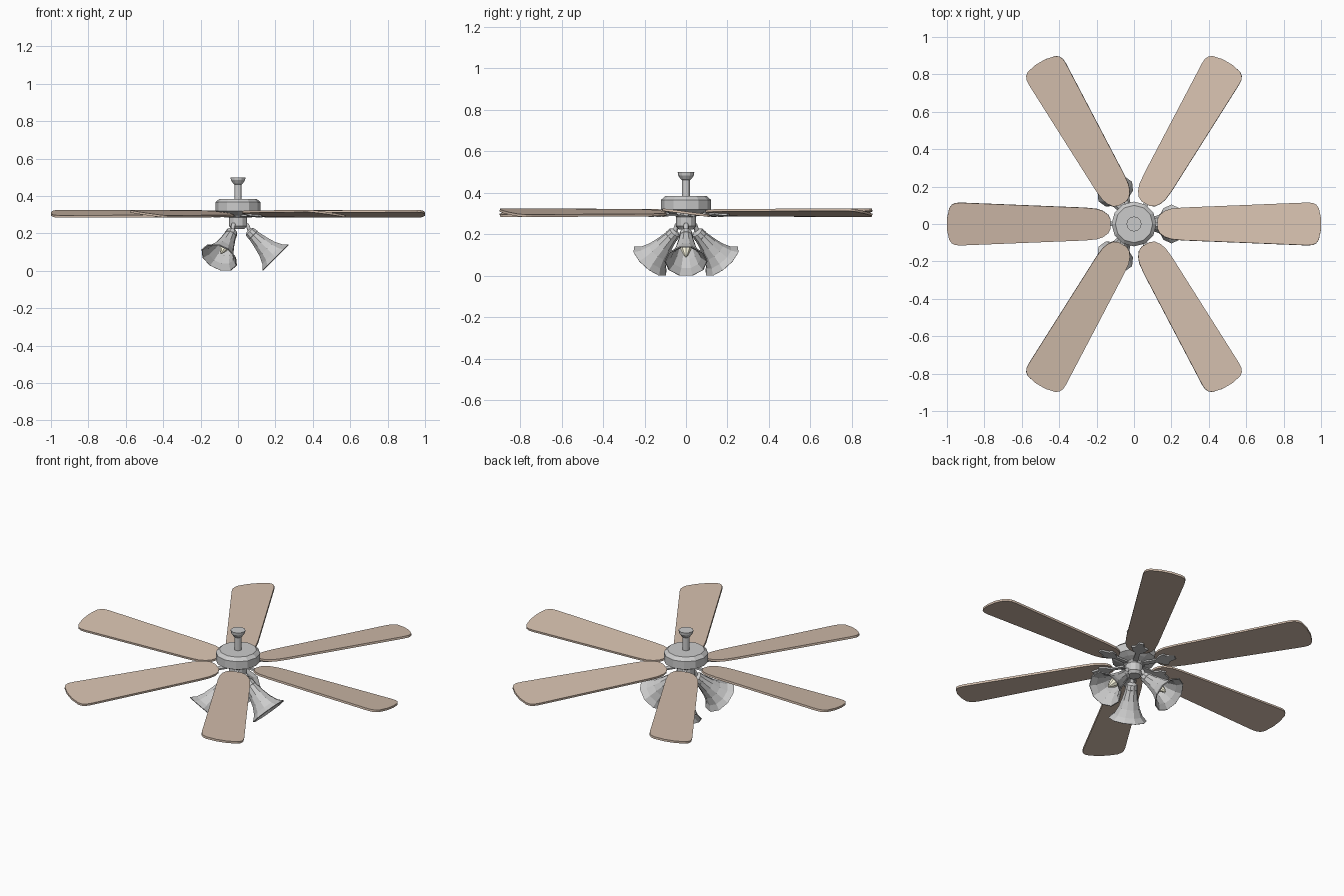
import bpy, bmesh
from math import cos, sin, pi, radians
from mathutils import Matrix, Vector

if "Cube" in bpy.data.objects:
    bpy.data.objects.remove(bpy.data.objects["Cube"])


def mat(name, rgb):
    m = bpy.data.materials.new(name)
    m.diffuse_color = (*rgb, 1)
    m.use_nodes = True
    m.node_tree.nodes["Principled BSDF"].inputs["Base Color"].default_value = m.diffuse_color
    return m


METAL = mat("metal", (0.55, 0.56, 0.57))
WOOD = mat("wood", (0.66, 0.52, 0.42))
GLASS = mat("frosted_glass", (0.88, 0.88, 0.87))
BULB = mat("warm_bulb", (0.93, 0.9, 0.72))


def finish(name, bm, material, matrix):
    bmesh.ops.recalc_face_normals(bm, faces=bm.faces)
    me = bpy.data.meshes.new(name)
    bm.to_mesh(me)
    bm.free()
    me.materials.append(material)
    ob = bpy.data.objects.new(name, me)
    ob.matrix_world = matrix
    bpy.context.collection.objects.link(ob)
    return ob


def lathe(name, profile, n, material, matrix=Matrix(), closed=False):
    """Turn (radius, height) points round z; cap the ends or close the loop."""
    bm = bmesh.new()
    rings = [[bm.verts.new((r * cos(pi / 2 + 2 * pi * i / n),
                            r * sin(pi / 2 + 2 * pi * i / n), z))
              for i in range(n)] for r, z in profile]
    pairs = list(zip(rings, rings[1:]))
    if closed:
        pairs.append((rings[-1], rings[0]))
    else:
        bm.faces.new(rings[0])
        bm.faces.new(rings[-1])
    for a, b in pairs:
        for i in range(n):
            j = (i + 1) % n
            bm.faces.new((a[i], a[j], b[j], b[i]))
    return finish(name, bm, material, matrix)


def plate(name, half, z0, z1, material, matrix):
    """Extrude an outline that is mirrored about the x axis."""
    outline = half + [(x, -y) for x, y in reversed(half)]
    bm = bmesh.new()
    face = bm.faces.new([bm.verts.new((x, y, z0)) for x, y in outline])
    ext = bmesh.ops.extrude_face_region(bm, geom=[face])
    bmesh.ops.translate(bm, vec=(0, 0, z1 - z0),
                        verts=[v for v in ext["geom"] if isinstance(v, bmesh.types.BMVert)])
    return finish(name, bm, material, matrix)


def tube(name, points, radius, matrix):
    cu = bpy.data.curves.new(name, "CURVE")
    cu.dimensions = "3D"
    cu.bevel_depth = radius
    cu.bevel_resolution = 1
    cu.use_fill_caps = True
    sp = cu.splines.new("POLY")
    sp.points.add(len(points) - 1)
    for p, co in zip(sp.points, points):
        p.co = (*co, 1)
    cu.materials.append(METAL)
    ob = bpy.data.objects.new(name, cu)
    ob.matrix_world = matrix
    bpy.context.collection.objects.link(ob)


# Ceiling mount and down rod
lathe("down_rod", [(0.019, 0.38), (0.019, 0.47)], 12, METAL)
lathe("ceiling_canopy", [(0.02, 0.462), (0.026, 0.467), (0.038, 0.485), (0.04, 0.5)], 12, METAL)

# Motor housing and light-kit hub
lathe("motor_housing", [(0.06, 0.295), (0.09, 0.305), (0.12, 0.32), (0.12, 0.367),
                        (0.1, 0.385)], 12, METAL)
lathe("light_hub", [(0.035, 0.225), (0.048, 0.24), (0.048, 0.285), (0.06, 0.297)], 12, METAL)

# Six pitched blades with their brackets
BLADE = [(0.125, 0.025), (0.138, 0.05), (0.165, 0.07), (0.2, 0.082), (0.26, 0.088),
         (0.925, 0.115), (0.955, 0.113), (0.975, 0.103), (0.988, 0.085), (1.0, 0.03)]
BRACKET = [(0.05, 0.014), (0.13, 0.012), (0.155, 0.035), (0.185, 0.045), (0.195, 0.025),
           (0.235, 0.012)]
for k in range(6):
    m = (Matrix.Rotation(k * pi / 3, 4, "Z") @ Matrix.Translation((0, 0, 0.305))
         @ Matrix.Rotation(radians(-7.5), 4, "X"))
    plate(f"blade_{k + 1}", BLADE, -0.006, 0.006, WOOD, m)
    plate(f"blade_bracket_{k + 1}", BRACKET, -0.015, -0.006, METAL, m)

# Three tilted lamps: arm, socket, hollow bell shade and bulb
SHADE = [(0.03, 0.0), (0.036, 0.03), (0.045, 0.07), (0.058, 0.115), (0.078, 0.155), (0.104, 0.18),
         (0.099, 0.183), (0.073, 0.158), (0.053, 0.117), (0.04, 0.072), (0.031, 0.032), (0.025, 0.003)]
for k in range(3):
    turn = Matrix.Rotation(k * 2 * pi / 3, 4, "Z")
    m = turn @ Matrix.Translation((0.073, 0, 0.199)) @ Matrix.Rotation(radians(135), 4, "Y")
    tube(f"lamp_arm_{k + 1}", [(0.03, 0, 0.25), (0.05, 0, 0.245), (0.065, 0, 0.207)], 0.012, turn)
    lathe(f"lamp_socket_{k + 1}", [(0.014, -0.025), (0.03, -0.015), (0.034, 0.012), (0.015, 0.03)],
          10, METAL, m)
    lathe(f"lamp_shade_{k + 1}", SHADE, 10, GLASS, m, closed=True)
    lathe(f"bulb_{k + 1}", [(0.013, 0.02), (0.015, 0.05), (0.027, 0.08), (0.025, 0.105),
                            (0.013, 0.135), (0.003, 0.152)], 8, BULB, m)
